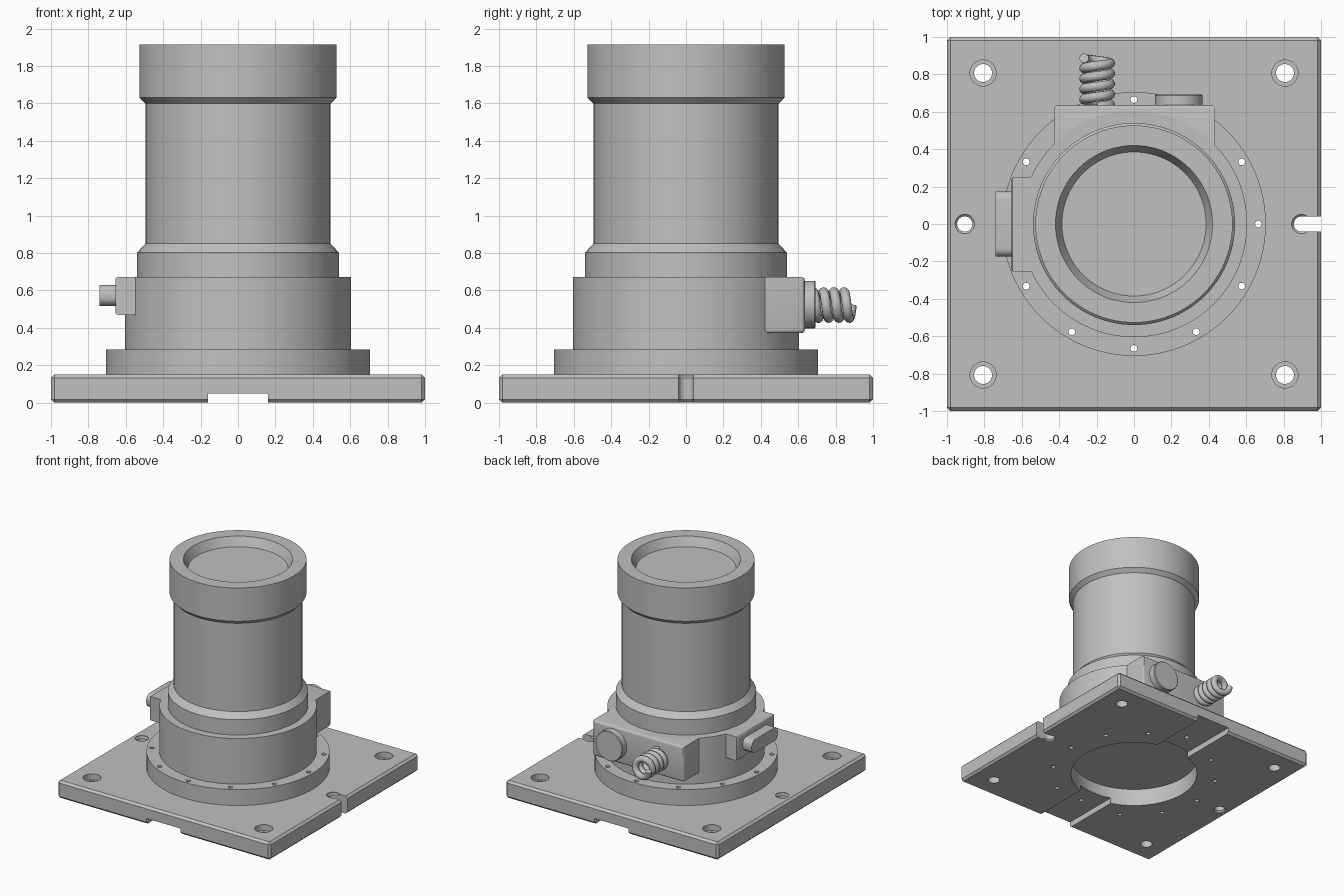
import bpy, bmesh, math
from mathutils import Matrix, Vector

if "Cube" in bpy.data.objects:
    bpy.data.objects.remove(bpy.data.objects["Cube"], do_unlink=True)

# One plain grey for everything
grey = bpy.data.materials.new("light grey")
grey.use_nodes = True
COLOUR = (0.53, 0.53, 0.53, 1)
grey.diffuse_color = COLOUR
grey.node_tree.nodes["Principled BSDF"].inputs["Base Color"].default_value = COLOUR


def add_object(name, data):
    ob = bpy.data.objects.new(name, data)
    bpy.context.collection.objects.link(ob)
    data.materials.append(grey)
    return ob


def from_bmesh(name, bm):
    bmesh.ops.recalc_face_normals(bm, faces=bm.faces)
    me = bpy.data.meshes.new(name)
    bm.to_mesh(me)
    bm.free()
    return add_object(name, me)


def lathe(name, profile, sides=96, matrix=Matrix()):
    """Closed solid of revolution about z from (radius, height) points."""
    bm = bmesh.new()
    rings = []
    for r, z in profile:
        rings.append([bm.verts.new((r * math.cos(2 * math.pi * i / sides),
                                    r * math.sin(2 * math.pi * i / sides), z))
                      for i in range(sides)])
    for a, b in zip(rings, rings[1:]):
        for i in range(sides):
            j = (i + 1) % sides
            bm.faces.new((a[i], a[j], b[j], b[i]))
    bm.faces.new(rings[0][::-1])
    bm.faces.new(rings[-1])
    bm.transform(matrix)
    return from_bmesh(name, bm)


def box(name, lo, hi, bevel=0.0, segments=1, edge_rule=None):
    """Box between two corners, bevelled on the edges the rule accepts."""
    lo, hi = Vector(lo), Vector(hi)
    bm = bmesh.new()
    bmesh.ops.create_cube(bm, size=1)
    bm.transform(Matrix.Translation((lo + hi) / 2) @ Matrix.Diagonal((*(hi - lo), 1)))
    if bevel:
        edges = [e for e in bm.edges if edge_rule is None or edge_rule(e)]
        bmesh.ops.bevel(bm, geom=edges, offset=bevel, segments=segments,
                        profile=0.5, affect='EDGES')
    return from_bmesh(name, bm)


def cut(target, cutters):
    """Subtract each cutter in turn, then remove it."""
    bpy.context.view_layer.objects.active = target
    for c in cutters:
        c.hide_render = True
        mod = target.modifiers.new("cut", 'BOOLEAN')
        mod.operation, mod.solver, mod.object = 'DIFFERENCE', 'EXACT', c
        bpy.ops.object.modifier_apply(modifier=mod.name)
        bpy.data.objects.remove(c, do_unlink=True)


def at(x, y, z=0):
    return Matrix.Translation((x, y, z))


def bolt_cutters():
    """Twelve small holes on the flange's bolt circle."""
    return [lathe("bolt_cutter", [(0.018, -0.05), (0.018, 0.4)], 16,
                  at(0.665 * math.cos(a), 0.665 * math.sin(a)))
            for a in (math.radians(30 * i) for i in range(12))]


# Base plate: centre opening, under-groove, bolt holes, corner holes, slot
plate = box("base_plate", (-1, -1, 0), (1, 1, 0.15), 0.018)
cutters = [lathe("centre_cutter", [(0.51, -0.1), (0.51, 0.3)]),
           box("groove_cutter", (-0.16, -1.2, -0.1), (0.16, 1.2, 0.05))]
cutters += bolt_cutters()
for sx in (-1, 1):
    for sy in (-1, 1):
        cutters.append(lathe("corner_cutter", [(0.048, -0.05), (0.048, 0.1), (0.07, 0.1),
                                               (0.07, 0.2)], 32, at(0.807 * sx, 0.807 * sy)))
pin = [(0.052, -0.05), (0.052, 0.006), (0.041, 0.017), (0.041, 0.133),
       (0.052, 0.144), (0.052, 0.2)]
cutters.append(lathe("pin_cutter", pin, 32, at(-0.905, 0)))
cutters.append(lathe("slot_end_cutter", pin, 32, at(0.895, 0)))
cutters.append(box("slot_cutter", (0.895, -0.041, -0.1), (1.1, 0.041, 0.3)))
cut(plate, cutters)

# Flange ring
flange = lathe("flange", [(0.705, 0.15), (0.705, 0.285)], 128)
cut(flange, bolt_cutters())

# Housing and barrel
lathe("drum", [(0.605, 0.28), (0.605, 0.672)], 128)
lathe("collar", [(0.54, 0.66), (0.54, 0.802), (0.495, 0.85)])
lathe("barrel", [(0.495, 0.84), (0.495, 1.61)])
lathe("top_cap", [(0.495, 1.6), (0.527, 1.632), (0.527, 1.915), (0.42, 1.915),
                  (0.385, 1.84)])

# Rear junction box with round plug
box("junction_box", (-0.425, 0.2, 0.372), (0.432, 0.635, 0.672), 0.018, 3,
    lambda e: all(v.co.y > 0.6 for v in e.verts) or
    all(v.co.z < 0.4 for v in e.verts))
lathe("round_plug", [(0.127, 0), (0.127, 0.055), (0.122, 0.06)], 48,
      at(0.24, 0.633, 0.525) @ Matrix.Rotation(-math.pi / 2, 4, 'X'))

# Side connector: bracket plus a tab with rounded ends
box("connector_bracket", (-0.656, -0.255, 0.47), (-0.4, 0.25, 0.672), 0.015, 3,
    lambda e: all(v.co.x < -0.6 for v in e.verts))
box("connector_tab", (-0.74, -0.175, 0.518), (-0.64, 0.175, 0.63), 0.045, 6,
    lambda e: abs(e.verts[0].co.x - e.verts[1].co.x) > 0.05)

# Coiled cable leaving the box
coil = bpy.data.curves.new("coiled_cable", 'CURVE')
coil.dimensions = '3D'
coil.bevel_depth = 0.026
coil.bevel_resolution = 3
coil.use_fill_caps = True
STEPS, TURNS = 120, 4.75
spline = coil.splines.new('POLY')
spline.points.add(STEPS)
for i, p in enumerate(spline.points):
    t = i / STEPS
    a = 2 * math.pi * TURNS * t
    p.co = (-0.197 + 0.07 * math.sin(a), 0.625 + 0.262 * t,
            0.522 + 0.07 * math.cos(a), 1)
add_object("coiled_cable", coil)
spline.use_smooth = True

# Smooth round walls, keep edges crisp
bpy.ops.object.select_all(action='DESELECT')
for ob in bpy.context.collection.objects:
    if ob.type == 'MESH' and grey.name in ob.data.materials:
        ob.select_set(True)
        bpy.context.view_layer.objects.active = ob
bpy.ops.object.shade_smooth_by_angle(angle=math.radians(30))
